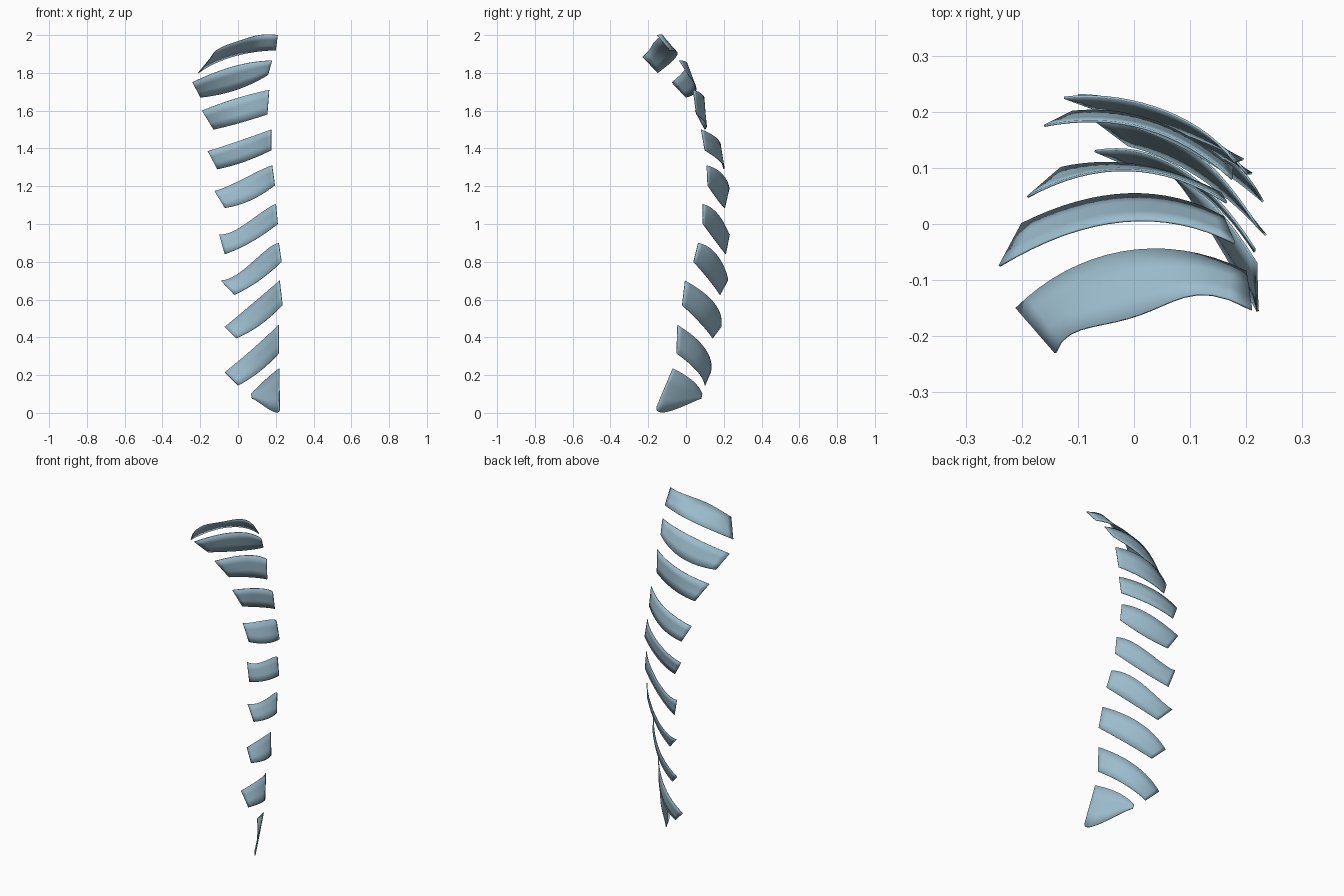
import bpy
import bmesh
from mathutils import Vector

default_cube = bpy.data.objects.get("Cube")
if default_cube:
    bpy.data.objects.remove(default_cube, do_unlink=True)

# Single pale blue finish shared by every band
COLOUR = (0.33, 0.5, 0.6, 1)
finish = bpy.data.materials.new("pale_blue")
finish.use_nodes = True
finish.diffuse_color = COLOUR
finish.node_tree.nodes["Principled BSDF"].inputs["Base Color"].default_value = COLOUR

COLUMNS = 16
ROWS = 3
THICKNESS = 0.004


def smooth_path(points, t):
    """Point at t on the smooth curve passing evenly through the given points."""
    last = len(points) - 1
    result = Vector((0, 0, 0))
    for i, point in enumerate(points):
        weight = 1
        for j in range(last + 1):
            if j != i:
                weight *= (t * last - j) / (i - j)
        result += Vector(point) * weight
    return result


def band(name, upper, lower):
    """Thin curved sheet lofted between an upper and a lower edge."""
    bm = bmesh.new()
    grid = []
    for column in range(COLUMNS + 1):
        t = column / COLUMNS
        top, bottom = smooth_path(upper, t), smooth_path(lower, t)
        grid.append([bm.verts.new(top.lerp(bottom, row / ROWS))
                     for row in range(ROWS + 1)])
    for left, right in zip(grid, grid[1:]):
        for row in range(ROWS):
            bm.faces.new((left[row], right[row], right[row + 1], left[row + 1]))

    mesh = bpy.data.meshes.new(name)
    bm.to_mesh(mesh)
    bm.free()
    mesh.materials.append(finish)
    obj = bpy.data.objects.new(name, mesh)
    bpy.context.collection.objects.link(obj)

    bpy.ops.object.select_all(action="DESELECT")
    obj.select_set(True)
    bpy.context.view_layer.objects.active = obj
    bpy.ops.object.shade_smooth_by_angle()
    shell = obj.modifiers.new("shell", "SOLIDIFY")
    shell.thickness = THICKNESS
    shell.offset = 0


# Crown bands, tipped forward
band("crown_band",
     upper=[(-.14, -.23, 1.885), (-.075, -.183, 1.94), (.01, -.162, 1.97),
            (.09, -.13, 1.995), (.21, -.153, 2)],
     lower=[(-.21, -.15, 1.8), (-.09, -.07, 1.865), (.05, -.045, 1.905), (.2, -.085, 1.92)])
band("brow_band",
     upper=[(-.24, -.075, 1.75), (-.02, .005, 1.835), (.18, -.035, 1.865)],
     lower=[(-.2, 0, 1.67), (-.01, .053, 1.71), (.16, .012, 1.79)])

# Upright bands down the upper half
band("neck_band",
     upper=[(-.19, .048, 1.6), (-.01, .096, 1.665), (.165, .038, 1.71)],
     lower=[(-.13, .1, 1.5), (.01, .104, 1.535), (.155, .055, 1.58)])
band("shoulder_band",
     upper=[(-.16, .175, 1.385), (.02, .17, 1.445), (.175, .08, 1.5)],
     lower=[(-.11, .2, 1.29), (.035, .183, 1.33), (.175, .1, 1.39)])
band("chest_band",
     upper=[(-.125, .225, 1.175), (-.02, .222, 1.215), (.09, .185, 1.27), (.18, .11, 1.31)],
     lower=[(-.07, .205, 1.085), (.065, .17, 1.125), (.195, .115, 1.205)])

# Twisting bands down the lower half
band("waist_band",
     upper=[(-.1, .23, .945), (0, .215, .975), (.11, .17, 1.05), (.2, .09, 1.105)],
     lower=[(-.07, .21, .84), (.07, .16, .905), (.21, .09, 1)])
band("hip_band",
     upper=[(-.09, .22, .7), (.02, .21, .75), (.125, .16, .84), (.215, .065, .9)],
     lower=[(-.02, .18, .625), (.11, .125, .7), (.23, .04, .8)])
band("upper_tail_band",
     upper=[(-.07, .185, .455), (.08, .15, .58), (.22, -.005, .7)],
     lower=[(-.01, .14, .395), (.115, .085, .465), (.235, -.02, .57)])
band("lower_tail_band",
     upper=[(-.07, .13, .215), (.08, .1, .34), (.215, -.045, .465)],
     lower=[(0, .1, .145), (.115, .06, .22), (.215, -.05, .315)])

# Pointed end piece
band("tail_tip",
     upper=[(.07, .085, .1), (.14, .035, .17), (.218, -.07, .235)],
     lower=[(.075, .08, .075), (.13, 0, .042), (.195, -.11, .004), (.22, -.155, .035)])
